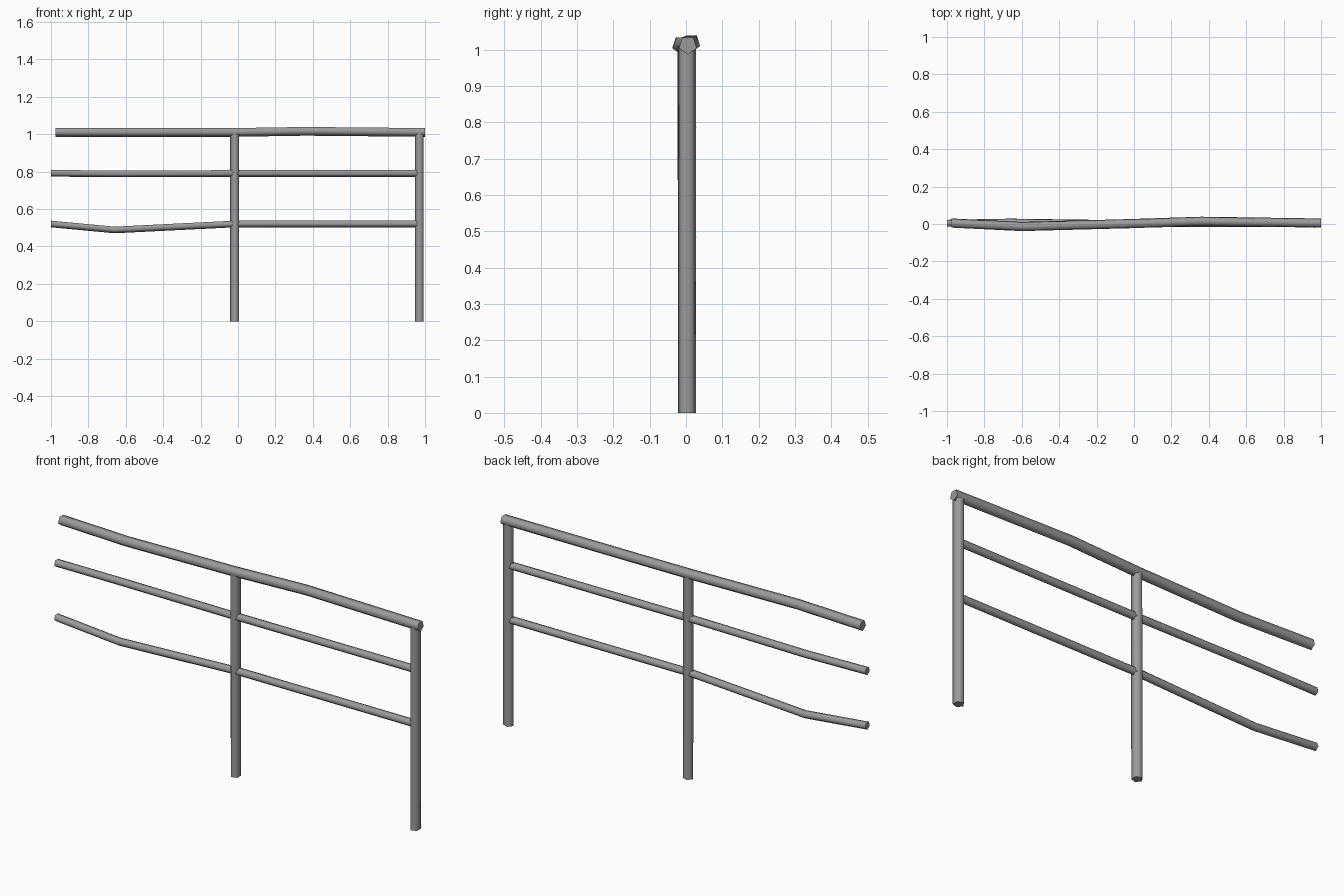
import bpy, bmesh, math

if "Cube" in bpy.data.objects:
    bpy.data.objects.remove(bpy.data.objects["Cube"])

# dark grey metal
metal = bpy.data.materials.new("dark_grey_metal")
metal.diffuse_color = (0.33, 0.33, 0.33, 1)
metal.use_nodes = True
metal.node_tree.nodes["Principled BSDF"].inputs["Base Color"].default_value = metal.diffuse_color


def tube(name, points, radius, along):
    """Five-sided capped tube through points, rings square to the x or z axis."""
    bm = bmesh.new()
    rings = []
    for x, y, z in points:
        ring = []
        for i in range(5):
            a = 2 * math.pi * i / 5
            u, v = radius * math.sin(a), radius * math.cos(a)
            # rails: point down, flat on top; posts: point to -x, flat to +x
            co = (x, y + u, z - v) if along == 'x' else (x - v, y + u, z)
            ring.append(bm.verts.new(co))
        rings.append(ring)
    for a, b in zip(rings, rings[1:]):
        for i in range(5):
            j = (i + 1) % 5
            bm.faces.new((a[i], a[j], b[j], b[i]))
    bm.faces.new(rings[0])
    bm.faces.new(rings[-1])
    bmesh.ops.recalc_face_normals(bm, faces=bm.faces[:])
    mesh = bpy.data.meshes.new(name)
    bm.to_mesh(mesh)
    bm.free()
    mesh.materials.append(metal)
    obj = bpy.data.objects.new(name, mesh)
    bpy.context.collection.objects.link(obj)
    # smooth around the pipe, sharp at the caps
    bpy.ops.object.select_all(action='DESELECT')
    obj.select_set(True)
    bpy.context.view_layer.objects.active = obj
    bpy.ops.object.shade_smooth_by_angle(angle=math.radians(80))
    return obj


# posts, the middle one leaning very slightly
tube("middle_post", [(-0.016, 0.003, 0), (-0.016, 0.001, 1.01)], 0.0257, 'z')
tube("end_post", [(0.971, 0.003, 0), (0.971, 0.003, 1.01)], 0.0257, 'z')

# handrail, gently bent
tube("top_rail", [(-0.975, 0.005, 1.012), (-0.60, -0.0135, 1.012),
                  (-0.016, 0.002, 1.012), (0.36, 0.0145, 1.018),
                  (1.0, 0.005, 1.012)], 0.0257, 'x')

# two thinner rails, bent left of the middle post
tube("middle_rail", [(-1.0, 0.004, 0.793), (-0.66, 0.010, 0.790),
                     (-0.016, 0.001, 0.792), (0.96, 0.002, 0.792)], 0.0195, 'x')
tube("lower_rail", [(-1.0, 0.004, 0.522), (-0.66, 0.010, 0.490),
                    (-0.016, 0.001, 0.522), (0.96, 0.002, 0.522)], 0.0195, 'x')
